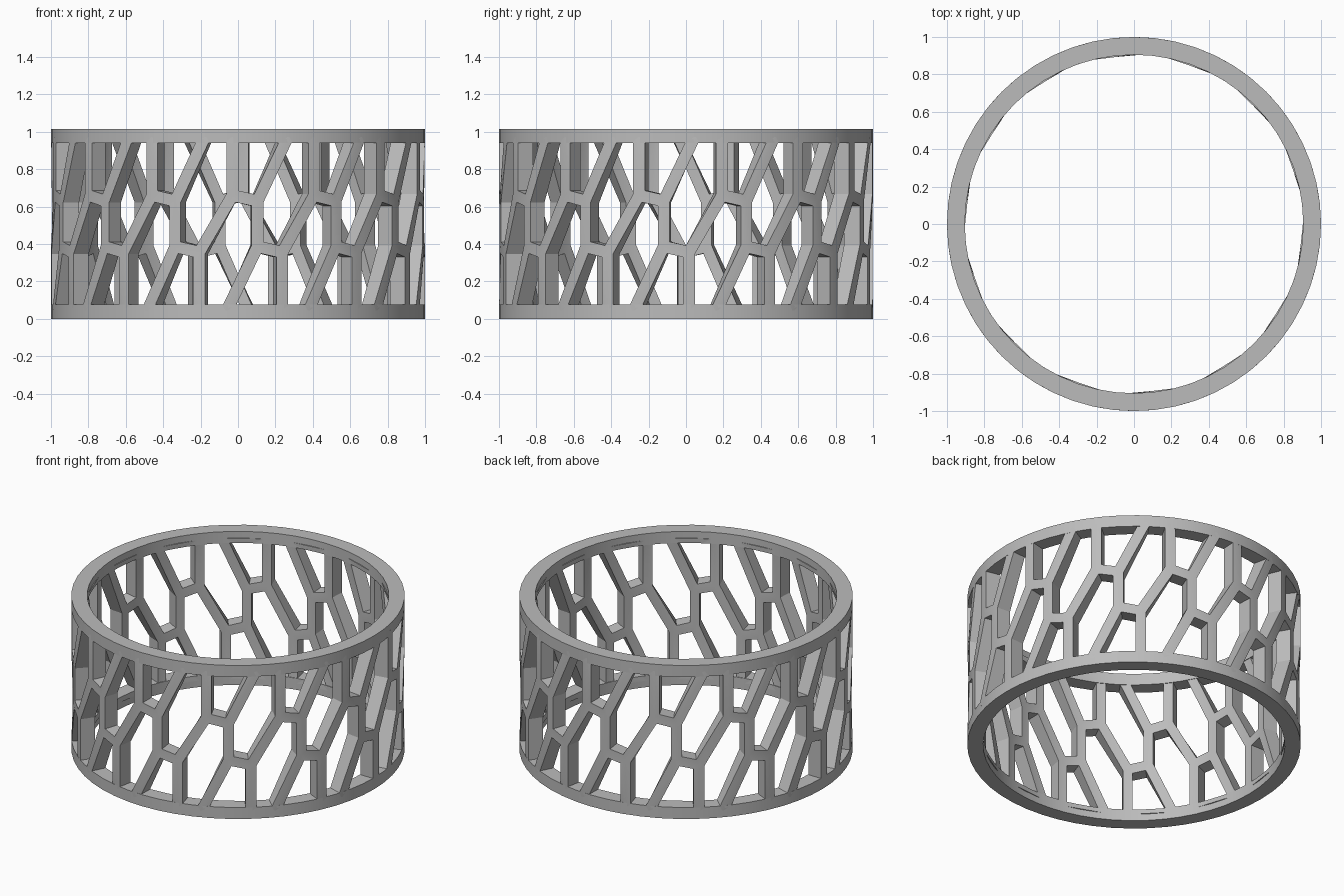
import bpy, bmesh, math

if "Cube" in bpy.data.objects:
    bpy.data.objects.remove(bpy.data.objects["Cube"])

COUNT = 14                      # pattern repeats around the band
STEP = 2 * math.pi / COUNT
HEIGHT, RIM = 1.016, 0.076
STRUT = 0.064

grey = bpy.data.materials.new("plain grey")
grey.use_nodes = True
grey.diffuse_color = (0.5, 0.5, 0.5, 1)
grey.node_tree.nodes["Principled BSDF"].inputs["Base Color"].default_value = (0.5, 0.5, 0.5, 1)


def finish(bm, name):
    bmesh.ops.recalc_face_normals(bm, faces=bm.faces)
    mesh = bpy.data.meshes.new(name)
    bm.to_mesh(mesh)
    bm.free()
    mesh.materials.append(grey)
    obj = bpy.data.objects.new(name, mesh)
    bpy.context.collection.objects.link(obj)
    bpy.ops.object.select_all(action='DESELECT')
    obj.select_set(True)
    bpy.context.view_layer.objects.active = obj
    bpy.ops.object.shade_smooth_by_angle(angle=math.radians(20))


def rim(name, z0, z1, sides=56):
    """Square-section hoop."""
    bm = bmesh.new()
    loops = []
    for i in range(sides):
        a = 2 * math.pi * i / sides
        loops.append([bm.verts.new((r * math.sin(a), -r * math.cos(a), z))
                      for r, z in ((1, z0), (1, z1), (0.905, z1), (0.905, z0))])
    for i in range(sides):
        p, q = loops[i], loops[(i + 1) % sides]
        for j in range(4):
            k = (j + 1) % 4
            bm.faces.new((p[j], q[j], q[k], p[k]))
    finish(bm, name)


def lattice():
    """Unrolled cell pattern, inset into struts, then wrapped and thickened."""
    low = RIM - STRUT / 2
    high = HEIGHT - low
    # joints of one repeat, as (distance around, height)
    a, b = (-0.03, 0.66), (0.105, 0.63)
    c, d = (0.105, 0.386), (0.24, 0.356)
    a_top, b_top = (-0.03, high), (0.27, high)
    c_foot, d_foot = (-0.06, low), (0.24, low)

    def shift(p, n):
        return (p[0] + n * STEP, p[1])

    cells = [
        [a, b, b_top, a_top],
        [c, d, shift(a, 1), shift(a_top, 1), b_top, b],
        [shift(d_foot, -1), c_foot, c, b, a, shift(d, -1)],
        [c_foot, d_foot, d, c],
    ]
    bm = bmesh.new()
    for n in range(COUNT):
        for cell in cells:
            pts = [shift(p, n) for p in cell]
            bm.faces.new([bm.verts.new((x, z, 0)) for x, z in pts])
    bmesh.ops.remove_doubles(bm, verts=bm.verts, dist=0.0005)
    holes = list(bm.faces)
    bmesh.ops.inset_individual(bm, faces=holes, thickness=STRUT / 2, use_even_offset=True)
    bmesh.ops.delete(bm, geom=holes, context='FACES')
    for v in bm.verts:
        x, z = v.co.x, v.co.y
        v.co = (0.999 * math.sin(x), -0.999 * math.cos(x), z)
    bmesh.ops.remove_doubles(bm, verts=bm.verts, dist=0.0005)
    grown = bmesh.ops.extrude_face_region(bm, geom=bm.faces[:])
    for v in grown["geom"]:
        if isinstance(v, bmesh.types.BMVert):
            v.co.x *= 0.909
            v.co.y *= 0.909
    finish(bm, "lattice_band")


rim("bottom_rim", 0, RIM)
rim("top_rim", HEIGHT - RIM, HEIGHT)
lattice()
